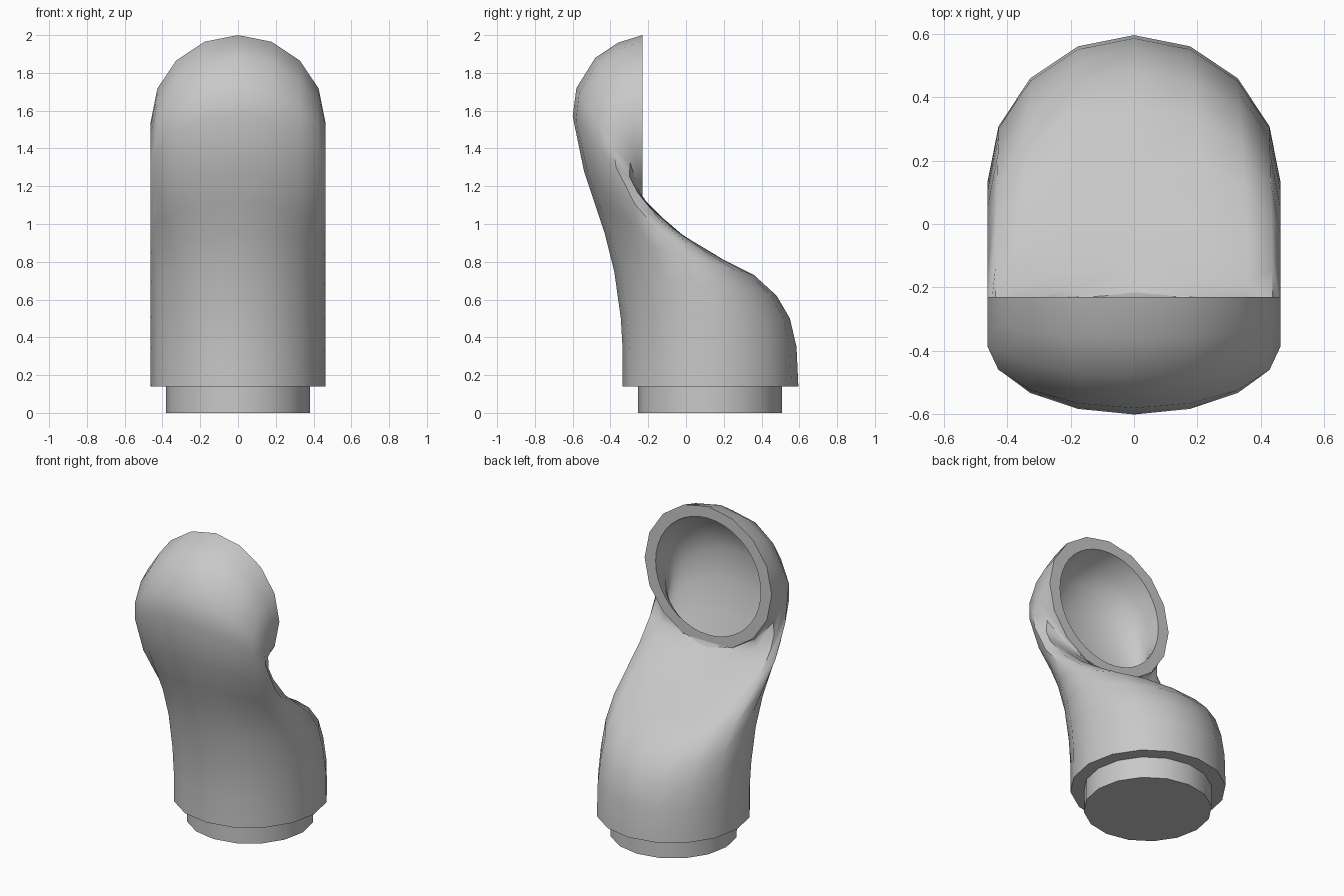
import bpy, bmesh, math
from mathutils import Vector

cube = bpy.data.objects.get("Cube")
if cube:
    bpy.data.objects.remove(cube)

grey = bpy.data.materials.new("plain grey")
grey.use_nodes = True
tone = (0.58, 0.58, 0.58, 1)
grey.diffuse_color = tone
grey.node_tree.nodes["Principled BSDF"].inputs["Base Color"].default_value = tone

SIDES = 16
RADIUS = 0.462
BASE_Y = 0.127
BORE = 0.382
MOUTH_Y = -0.23


def ring(bm, front, back, half_width, count, power=1):
    """Ring between a front and a back point; power below 1 squares its back half."""
    f, b = Vector((0, *front)), Vector((0, *back))
    mid, arm = (f + b) / 2, (f - b) / 2
    verts = []
    for i in range(count):
        t = math.tau * i / count
        c, s = math.cos(t), math.sin(t)
        if c < 0:
            c, s = -abs(c) ** power, math.copysign(abs(s) ** power, s)
        verts.append(bm.verts.new(mid + arm * c + Vector((half_width * s, 0, 0))))
    return verts


def tube(bm, front_line, back_line, half_width, count, powers=None):
    """Skin a run of rings between two profile lines."""
    powers = powers or [1] * len(front_line)
    rings = [ring(bm, f, b, half_width, count, p)
             for f, b, p in zip(front_line, back_line, powers)]
    for a, b in zip(rings, rings[1:]):
        for i in range(count):
            j = (i + 1) % count
            bm.faces.new((a[i], a[j], b[j], b[i]))
    return rings


def loop_edges(bm, verts):
    return [bm.edges.get((verts[i - 1], verts[i])) for i in range(len(verts))]


def finish(bm, name):
    bmesh.ops.recalc_face_normals(bm, faces=bm.faces[:])
    mesh = bpy.data.meshes.new(name)
    bm.to_mesh(mesh)
    bm.free()
    mesh.materials.append(grey)
    obj = bpy.data.objects.new(name, mesh)
    bpy.context.collection.objects.link(obj)
    bpy.ops.object.select_all(action='DESELECT')
    obj.select_set(True)
    bpy.context.view_layer.objects.active = obj
    bpy.ops.object.shade_smooth_by_angle(angle=math.radians(50))


# Curved cowl: front and back profile points, paired ring by ring
front_line = [(-.335, .14), (-.335, .33), (-.345, .5), (-.38, .75), (-.43, .95), (-.48, 1.1),
              (-.54, 1.28), (-.6, 1.57), (-.58, 1.72), (-.48, 1.88), (-.36, 1.96), (MOUTH_Y, 2)]
back_line = [(.595, .14), (.585, .35), (.55, .5), (.48, .62), (.36, .73), (.2, .81),
             (0, .93), (-.14, 1.03), (-.19, 1.07), (-.215, 1.08), (-.225, 1.085), (MOUTH_Y, 1.085)]
neck_powers = [1, 1, 1, .95, .9, .8, .72, .72, .85, 1, 1, 1]
bm = bmesh.new()
outer = tube(bm, front_line, back_line, RADIUS, SIDES, neck_powers)
bm.faces.new(outer[0])

# Hollow throat that bends from the mouth down into the body
throat_front = [(MOUTH_Y, 1.922), (-.36, 1.88), (-.46, 1.79), (-.52, 1.6), (-.5, 1.4),
                (-.45, 1.2), (-.38, 1), (-.31, .75)]
throat_back = [(MOUTH_Y, 1.158), (-.24, 1.14), (-.235, 1.12), (-.21, 1.07), (-.16, 1),
               (-.08, .92), (.05, .83), (.22, .72)]
throat = tube(bm, throat_front, throat_back, BORE, 40)
bm.faces.new(throat[-1])

# Flat rim joining the outer edge to the throat
rim = loop_edges(bm, outer[-1]) + loop_edges(bm, throat[0])
bmesh.ops.triangle_fill(bm, edges=rim, use_beauty=True)
finish(bm, "cowl")

# Narrower collar under the cowl
bm = bmesh.new()
collar = tube(bm, [(BASE_Y - BORE, 0), (BASE_Y - BORE, .14)],
              [(BASE_Y + BORE, 0), (BASE_Y + BORE, .14)], BORE, SIDES)
for end in collar:
    bm.faces.new(end)
finish(bm, "base_collar")
